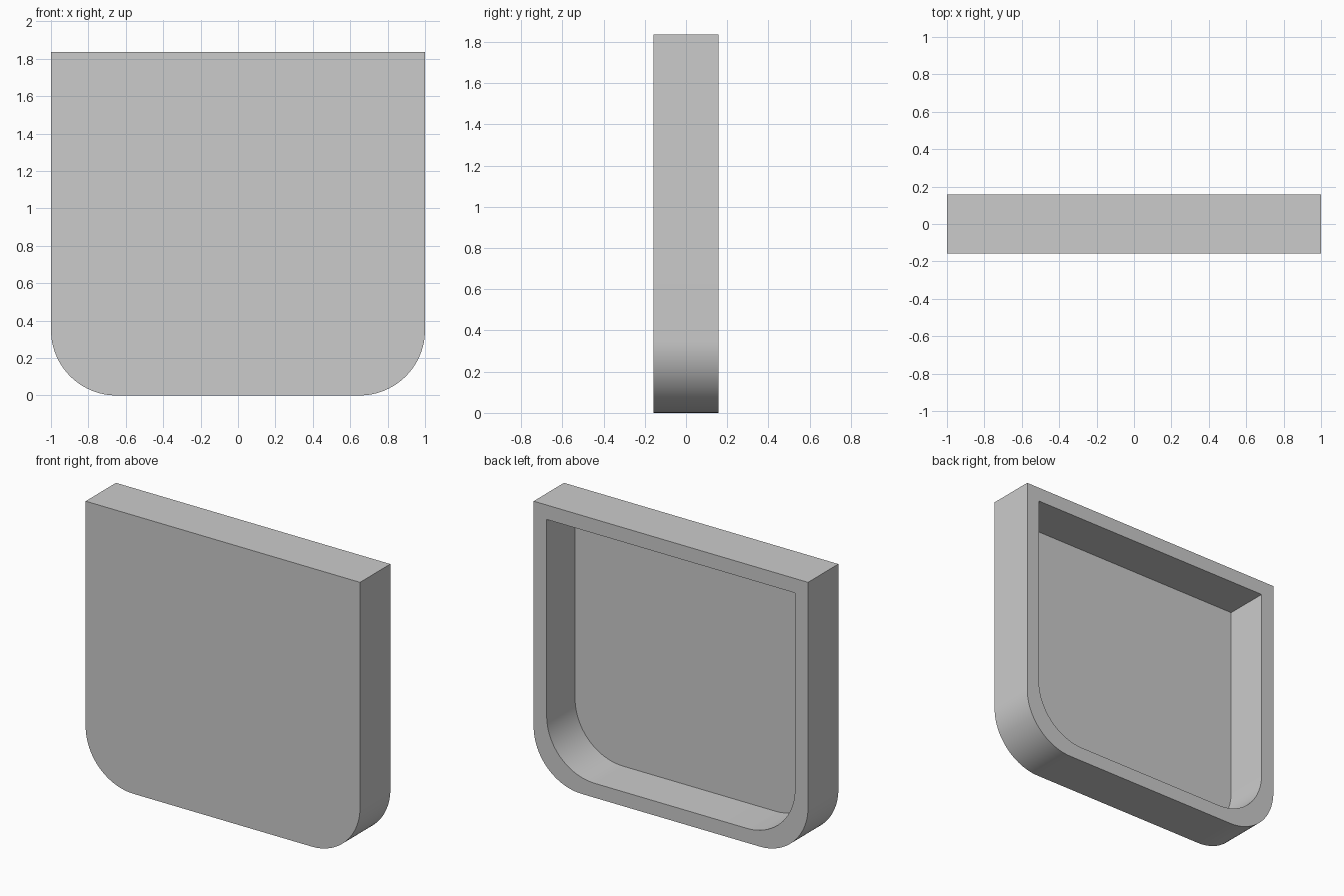
import bpy, bmesh
from math import sin, cos, pi

if "Cube" in bpy.data.objects:
    bpy.data.objects.remove(bpy.data.objects["Cube"], do_unlink=True)

HEIGHT, HALF_DEPTH, RADIUS = 1.835, 0.158, 0.35
WALL, PANEL, STEPS = 0.095, 0.02, 24

grey = bpy.data.materials.new("light grey")
grey.use_nodes = True
colour = (0.6, 0.6, 0.6, 1)
grey.diffuse_color = colour
grey.node_tree.nodes["Principled BSDF"].inputs["Base Color"].default_value = colour


def outline(inset):
    """Square-topped profile with two rounded lower corners."""
    side, low, high = 1 - inset, inset, HEIGHT - inset
    right = []
    for i in range(STEPS + 1):
        a = pi / 2 * i / STEPS
        right.append((side - RADIUS + RADIUS * sin(a), low + RADIUS - RADIUS * cos(a)))
    right.append((side, high))
    return right + [(-x, z) for x, z in reversed(right)]


bm = bmesh.new()


def ring(inset, y):
    return [bm.verts.new((x, y, z)) for x, z in outline(inset)]


def bridge(a, b):
    for i in range(len(a)):
        j = (i + 1) % len(a)
        bm.faces.new((a[i], a[j], b[j], b[i]))


# Front panel, outer wall, back rim, inner wall, recessed floor
front = ring(0, -HALF_DEPTH)
back = ring(0, HALF_DEPTH)
rim = ring(WALL, HALF_DEPTH)
recess = ring(WALL, PANEL - HALF_DEPTH)
bm.faces.new(front)
for a, b in ((front, back), (back, rim), (rim, recess)):
    bridge(a, b)
bm.faces.new(recess)
bmesh.ops.recalc_face_normals(bm, faces=bm.faces)

mesh = bpy.data.meshes.new("hollow_panel")
bm.to_mesh(mesh)
bm.free()
mesh.materials.append(grey)
panel = bpy.data.objects.new("hollow_panel", mesh)
bpy.context.collection.objects.link(panel)

# Smooth corners with sharp borders
bpy.ops.object.select_all(action="DESELECT")
panel.select_set(True)
bpy.context.view_layer.objects.active = panel
bpy.ops.object.shade_smooth_by_angle(angle=pi / 6)
